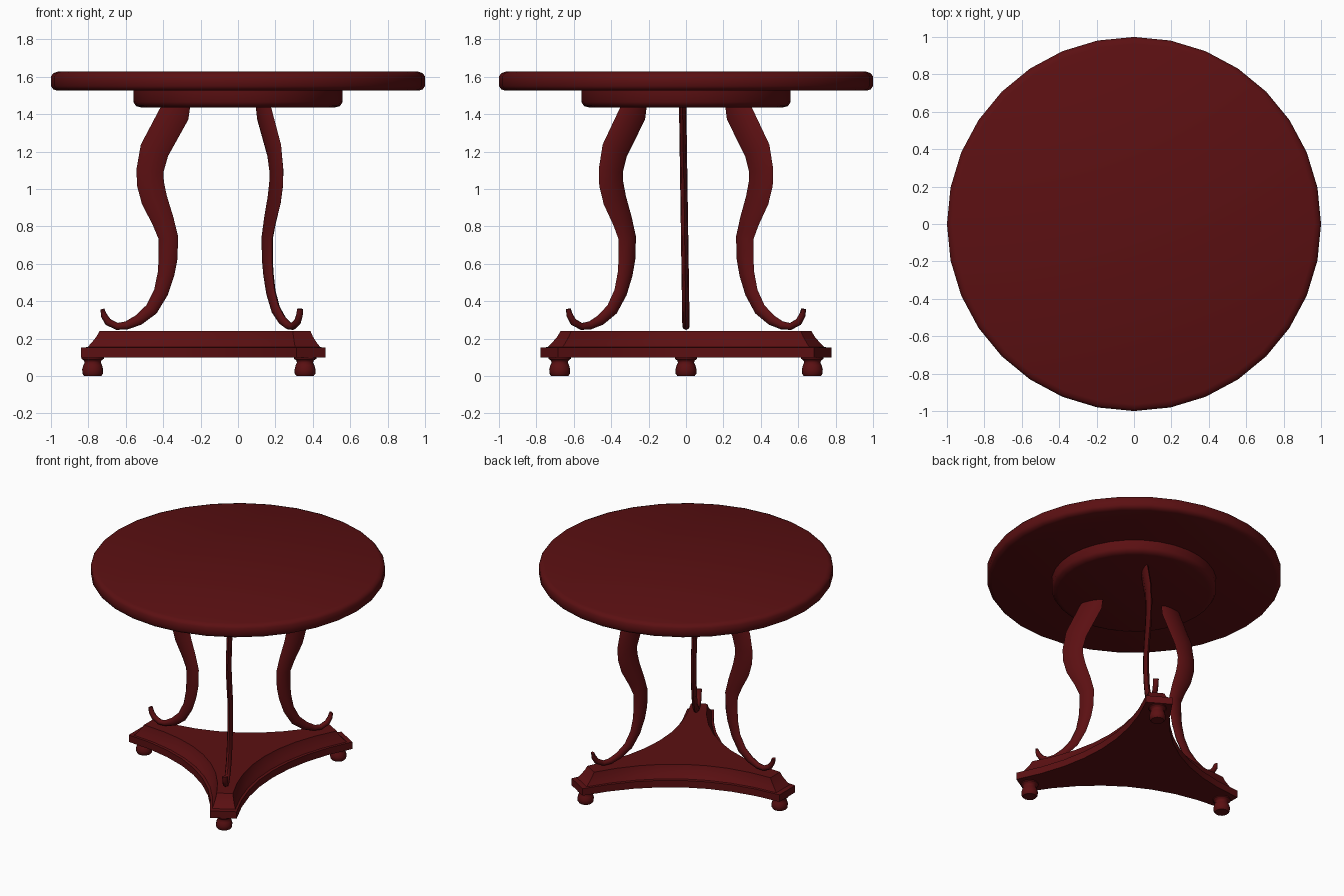
import bpy, bmesh, math
from mathutils import Vector

if "Cube" in bpy.data.objects:
    bpy.data.objects.remove(bpy.data.objects["Cube"])

mahogany = bpy.data.materials.new("dark_red_mahogany")
mahogany.diffuse_color = (0.105, 0.005, 0.006, 1)
mahogany.use_nodes = True
mahogany.node_tree.nodes["Principled BSDF"].inputs["Base Color"].default_value = mahogany.diffuse_color

CX, SY = -0.02, 1.03          # centre of the tripod and its slight widening in y
ANGLES = {"left": math.pi, "front_right": -math.pi / 3, "back_right": math.pi / 3}


def loft(name, rings, angle=30):
    """Skin a list of equal-length closed rings and cap both ends."""
    bm = bmesh.new()
    loops = [[bm.verts.new(p) for p in ring] for ring in rings]
    n = len(loops[0])
    for a, b in zip(loops, loops[1:]):
        for i in range(n):
            j = (i + 1) % n
            bm.faces.new((a[i], a[j], b[j], b[i]))
    bm.faces.new(loops[0][::-1])
    bm.faces.new(loops[-1])
    bmesh.ops.recalc_face_normals(bm, faces=bm.faces)
    mesh = bpy.data.meshes.new(name)
    bm.to_mesh(mesh)
    bm.free()
    mesh.materials.append(mahogany)
    ob = bpy.data.objects.new(name, mesh)
    bpy.context.collection.objects.link(ob)
    bpy.ops.object.select_all(action='DESELECT')
    ob.select_set(True)
    bpy.context.view_layer.objects.active = ob
    bpy.ops.object.shade_smooth_by_angle(angle=math.radians(angle))
    return ob


def turned(name, profile, sides, x=0, y=0, angle=30):
    """Lathe a (radius, height) profile."""
    steps = [2 * math.pi * i / sides for i in range(sides)]
    return loft(name, [[(x + r * math.cos(t), y + r * math.sin(t), z) for t in steps]
                       for r, z in profile], angle)


# Round top and the smaller disc beneath it
turned("table_top", [(0.965, 1.525), (0.988, 1.533), (1.0, 1.55), (1.0, 1.602),
                     (0.988, 1.618), (0.965, 1.627)], 32, angle=50)
turned("under_top_disc", [(0.515, 1.435), (0.545, 1.443), (0.56, 1.465), (0.56, 1.53)], 32, angle=50)


# Three-cornered plinth with concave sides
def plinth_ring(z, reach, half, apothem, segs=8):
    ring = []
    h = reach * math.sin(math.pi / 3) - half * 0.5
    end = reach * 0.5 + half * math.sin(math.pi / 3)
    for k in range(3):
        a = 2 * math.pi * k / 3
        for i in range(segs + 1):
            s = 2 * i / segs - 1
            d, v = apothem + (end - apothem) * s * s, h * s
            ring.append((CX + d * math.cos(a) - v * math.sin(a),
                         SY * (d * math.sin(a) + v * math.cos(a)), z))
    return ring


loft("plinth", [plinth_ring(*level) for level in (
    (0.10, 0.82, 0.09, 0.31), (0.152, 0.82, 0.09, 0.31), (0.154, 0.785, 0.078, 0.29),
    (0.175, 0.765, 0.07, 0.275), (0.21, 0.737, 0.06, 0.25), (0.24, 0.72, 0.055, 0.24))])

# Leg centre line: (radius, height, width in the plane of the leg)
LEG = [(0.290, 1.465, 0.12), (0.317, 1.409, 0.162), (0.427, 1.206, 0.158), (0.451, 1.096, 0.145),
       (0.448, 1.027, 0.145), (0.427, 0.941, 0.14), (0.381, 0.829, 0.118), (0.352, 0.738, 0.105),
       (0.354, 0.626, 0.10), (0.365, 0.545, 0.09), (0.392, 0.447, 0.078), (0.443, 0.356, 0.07),
       (0.512, 0.299, 0.058), (0.576, 0.270, 0.044), (0.627, 0.265, 0.038), (0.675, 0.289, 0.04),
       (0.697, 0.324, 0.034), (0.705, 0.358, 0.02)]


def leg(name, a, lean):
    rings = []
    for i, (r, z, w) in enumerate(LEG):
        p, q = LEG[max(i - 1, 0)], LEG[min(i + 1, len(LEG) - 1)]
        n = Vector((q[1] - p[1], p[0] - q[0])).normalized()
        ring = []
        for k in range(8):
            t = math.pi * k / 4
            u, v = w / 2 * math.cos(t), 0.019 * math.sin(t)
            rad, side = r + n.x * u, v
            ring.append((CX + rad * math.cos(a) - side * math.sin(a),
                         SY * (rad * math.sin(a) + side * math.cos(a)) - lean * (z - 0.25),
                         z + n.y * u))
        rings.append(ring)
    loft(name, rings, 50)


# Three scrolled legs and three bun feet
for side, a in ANGLES.items():
    leg(side + "_leg", a, 0.015 if side == "left" else 0)
    turned(side + "_foot", [(0.046, 0), (0.055, 0.012), (0.056, 0.035), (0.05, 0.058), (0.043, 0.072),
                            (0.047, 0.083), (0.06, 0.092), (0.06, 0.105)], 16,
           CX + 0.757 * math.cos(a), SY * 0.757 * math.sin(a), 50)
